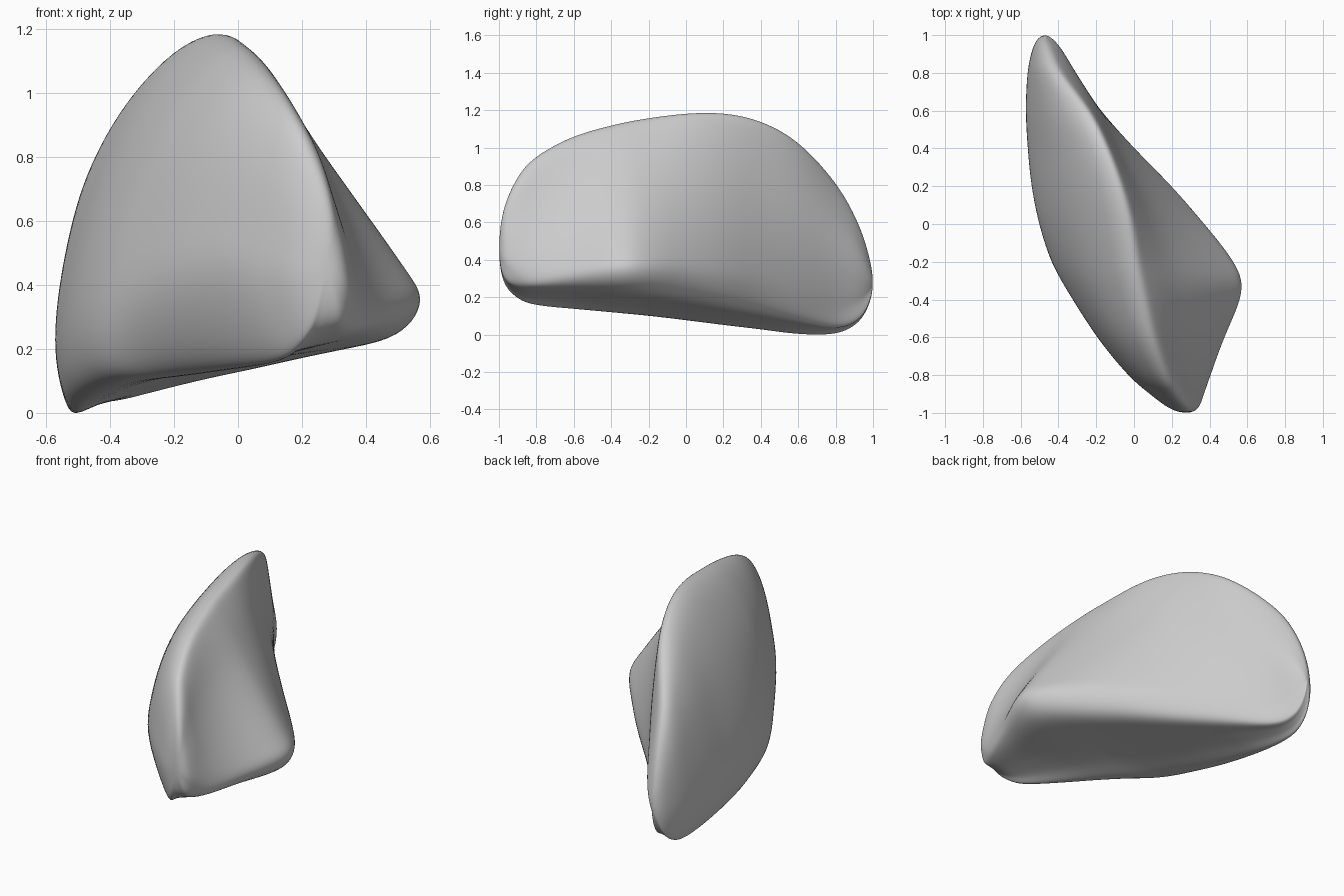
import bpy, bmesh, math
from mathutils import Vector

if "Cube" in bpy.data.objects:
    bpy.data.objects.remove(bpy.data.objects["Cube"])

# Stations along y: y, left x, crest x, crest z, right x, right z, bottom z, face bulge
STATIONS = [
    (-1.0, .28, .28, .45, .28, .45, .45, 0),
    (-.978, .19, .27, .66, .335, .37, .28, .015),
    (-.90, .085, .21, .84, .365, .30, .19, .03),
    (-.80, -.03, .16, .95, .405, .28, .153, .022),
    (-.60, -.195, .09, 1.06, .48, .31, .13, .01),
    (-.36, -.35, .035, 1.127, .58, .345, .105, 0),
    (-.20, -.44, .0, 1.157, .533, .34, .088, 0),
    (.0, -.505, -.03, 1.182, .375, .32, .065, 0),
    (.20, -.545, -.08, 1.184, .20, .28, .04, 0),
    (.40, -.565, -.15, 1.14, .0, .24, .018, .005),
    (.60, -.575, -.245, 1.028, -.185, .18, -.005, .03),
    (.80, -.565, -.395, .81, -.365, .13, .0, .075),
    (.92, -.54, -.445, .595, -.43, .16, .06, .06),
    (.98, -.51, -.465, .41, -.455, .22, .16, .03),
    (1.0, -.47, -.47, .27, -.47, .27, .27, 0),
]
RING_STEPS, LENGTH_STEPS = 8, 7


def spline(a, b, c, d, t):
    return 0.5 * (2 * b + (c - a) * t + (2 * a - 5 * b + 4 * c - d) * t * t
                  + (3 * b - a - 3 * c + d) * t ** 3)


def section(y, xl, xt, zt, xr, zr, zb, bulge):
    """Domed left side, crest, right face, lower right edge, underside."""
    w, h = xr - xl, zt - zb
    front = min(1, max(0, (-y - .2) / .6))
    back = min(1, max(0, (y - .35) / .5))
    zl = zb + (.15 + .17 * front + .08 * back) * h
    pts = []
    for a in (0, 22, 45, 68, 90):
        c, s = (abs(f(math.radians(a))) ** (1.24 - .2 * max(front, back))
                for f in (math.cos, math.sin))
        pts.append((xt - (xt - xl) * c, zl + (zt - zl) * s))
    for t, off in ((.1, .022), (.35, .012), (.6, .015), (.85, .018)):
        off = off * min(1, w / .3) * (1 - back) + bulge * math.sin(math.pi * t ** .8)
        pts.append((xt + (xr - xt) * t + off, zt + (zr - zt) * t))
    pts.append((xr, zr))
    low = (xr - .1 * w, zb + .13 * w ** .5 * min(1, w / .3))
    left = (xl + (.08 + .17 * front + .1 * back) * w, zb + .005 * h)
    pts.append(low)
    pts += [(low[0] + (left[0] - low[0]) * t, low[1] + (left[1] - low[1]) * t)
            for t in (.35, .7)]
    pts.append(left)
    n = len(pts)
    pts = [Vector((x, y, z)) for x, z in pts]
    return [spline(pts[i - 1], pts[i], pts[(i + 1) % n], pts[(i + 2) % n], k / RING_STEPS)
            for i in range(n) for k in range(RING_STEPS)]


def mirrored(end, inner):
    """Ghost ring beyond a tip so the end closes roundly."""
    return [Vector((2 * e.x - p.x, p.y, 2 * e.z - p.z)) for e, p in zip(end, inner)]


# Loft the sections
rings = [section(*s) for s in STATIONS]
rings = [mirrored(rings[0], rings[1])] + rings + [mirrored(rings[-1], rings[-2])]
loft = []
for i in range(1, len(rings) - 2):
    for k in range(LENGTH_STEPS):
        loft.append([spline(a, b, c, d, k / LENGTH_STEPS)
                     for a, b, c, d in zip(*rings[i - 1:i + 3])])
loft.append(rings[-2])

bm = bmesh.new()
grid = [[bm.verts.new(p) for p in ring] for ring in loft]
n = len(grid[0])
for r0, r1 in zip(grid, grid[1:]):
    for j in range(n):
        bm.faces.new((r0[j], r0[(j + 1) % n], r1[(j + 1) % n], r1[j]))
bmesh.ops.remove_doubles(bm, verts=bm.verts, dist=.0005)

# Soften the ridges slightly
for _ in range(16):
    bmesh.ops.smooth_vert(bm, verts=bm.verts, factor=.5,
                          use_axis_x=True, use_axis_y=True, use_axis_z=True)
bmesh.ops.recalc_face_normals(bm, faces=bm.faces)
for f in bm.faces:
    f.smooth = True

# Stand it on the ground
low_z = min(v.co.z for v in bm.verts)
bmesh.ops.translate(bm, verts=bm.verts, vec=(0, 0, -low_z))

mesh = bpy.data.meshes.new("domed_wedge_body")
bm.to_mesh(mesh)
bm.free()
body = bpy.data.objects.new("domed_wedge_body", mesh)
bpy.context.collection.objects.link(body)
